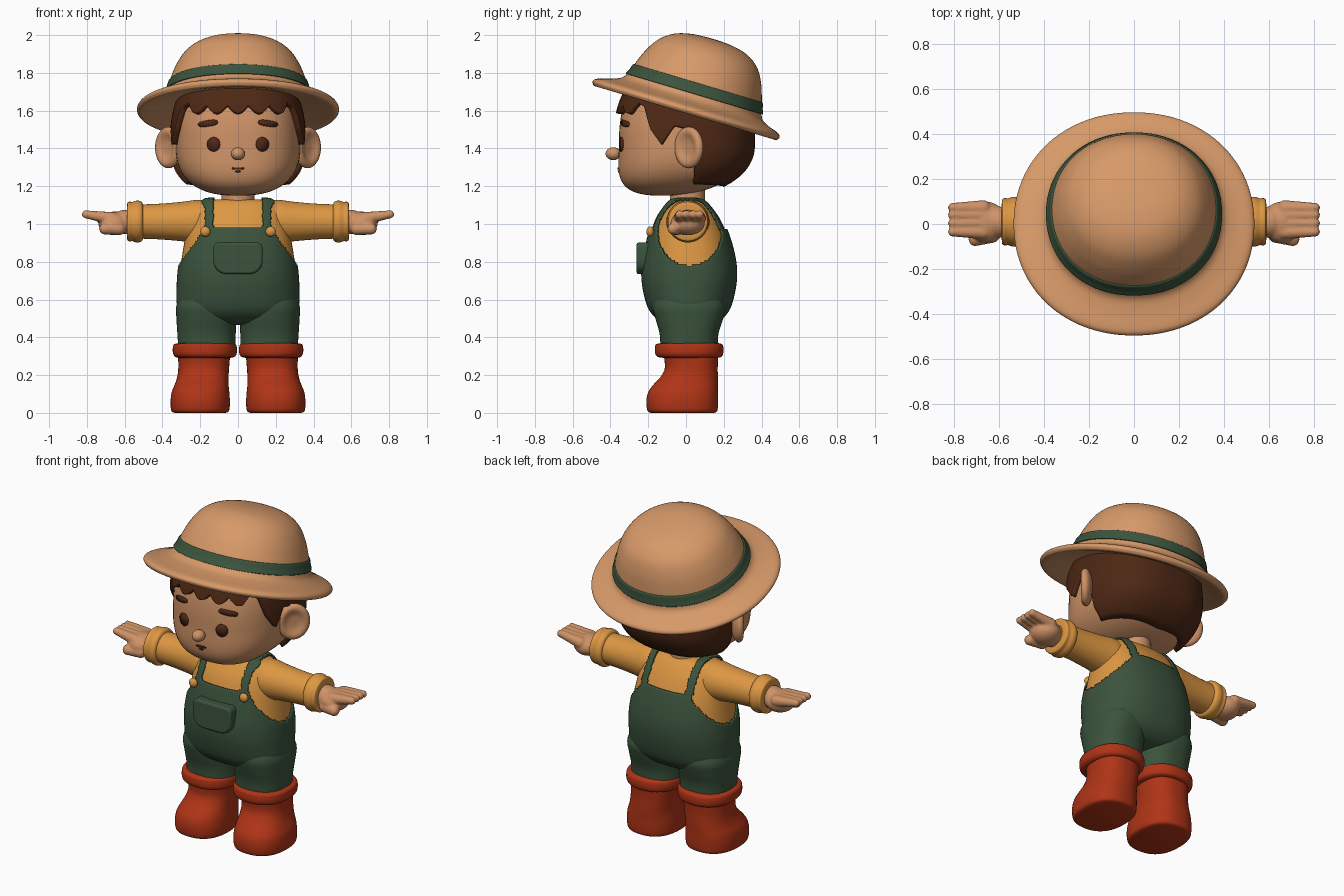
import bpy, bmesh, math
from mathutils import Matrix, Vector

if "Cube" in bpy.data.objects:
    bpy.data.objects.remove(bpy.data.objects["Cube"])

def material(name, rgb):
    m = bpy.data.materials.new(name)
    m.diffuse_color = (*rgb, 1)
    m.use_nodes = True
    m.node_tree.nodes["Principled BSDF"].inputs["Base Color"].default_value = m.diffuse_color
    return m

SKIN = material("skin", (0.62, 0.29, 0.135))
STRAW = material("straw", (0.68, 0.32, 0.14))
MUSTARD = material("mustard", (0.72, 0.31, 0.055))
GREEN = material("dark_green", (0.044, 0.088, 0.046))
RED = material("boot_red", (0.43, 0.034, 0.008))
BROWN = material("hair_brown", (0.075, 0.021, 0.007))

def finish(name, bm, mat, mirror=False, angle=50, recalc=True):
    if recalc:
        bmesh.ops.recalc_face_normals(bm, faces=bm.faces)
    me = bpy.data.meshes.new(name)
    bm.to_mesh(me)
    bm.free()
    me.materials.append(mat)
    me.polygons.foreach_set("use_smooth", [True] * len(me.polygons))
    me.set_sharp_from_angle(angle=math.radians(angle))
    ob = bpy.data.objects.new(name, me)
    bpy.context.scene.collection.objects.link(ob)
    if mirror:
        ob.modifiers.new("mirror", 'MIRROR').use_mirror_merge = False
    return ob

def smooth_rows(rows, k):
    """Catmull-Rom interpolation between cross-section rows."""
    out = []
    for i in range(len(rows) - 1):
        p0, p1, p2, p3 = (rows[max(0, min(len(rows) - 1, i + d))] for d in (-1, 0, 1, 2))
        for s in range(k):
            t = s / k
            out.append([0.5 * (2*b + (c-a)*t + (2*a-5*b+4*c-d)*t*t + (3*b-a-3*c+d)*t**3)
                        for a, b, c, d in zip(p0, p1, p2, p3)])
    return out + [list(rows[-1])]

def loft(rows, p=2.0, n=64, k=4, caps=True):
    """Stack superellipse sections given as (z, x0, x1, y0, y1)."""
    bm = bmesh.new()
    rings = []
    for z, x0, x1, y0, y1 in smooth_rows(rows, k):
        ring = []
        for i in range(n):
            c, s = math.cos(math.tau*i/n), math.sin(math.tau*i/n)
            r = (abs(c)**p + abs(s)**p) ** (-1/p)
            ring.append(bm.verts.new(((x0+x1)/2 + (x1-x0)/2*r*c, (y0+y1)/2 + (y1-y0)/2*r*s, z)))
        rings.append(ring)
    for a, b in zip(rings, rings[1:]):
        for i in range(n):
            bm.faces.new((a[i], a[(i+1) % n], b[(i+1) % n], b[i]))
    if caps:
        bm.faces.new(rings[0][::-1])
        bm.faces.new(rings[-1])
    return bm

def ball(bm, centre, radii, rot=Matrix(), seg=24):
    mat = Matrix.Translation(centre) @ rot @ Matrix.Diagonal((*radii, 1))
    return bmesh.ops.create_uvsphere(bm, u_segments=seg, v_segments=seg//2, radius=1, matrix=mat)['verts']

# ---- boots with a thick rolled rim
boot = [(0, .065, .335, -.185, .15), (.012, .047, .353, -.204, .166), (.06, .043, .357, -.21, .17),
        (.11, .046, .351, -.2, .17), (.15, .05, .335, -.172, .17), (.19, .05, .322, -.135, .169),
        (.24, .047, .316, -.112, .168), (.32, .04, .318, -.12, .172)]
finish("boots", loft(boot, 2.4), RED, True)
rim = [(.29, .05, .31, -.11, .16), (.297, .018, .332, -.15, .187), (.315, .007, .344, -.163, .197),
       (.345, .006, .345, -.164, .198), (.364, .014, .337, -.157, .19), (.371, .05, .3, -.12, .16)]
finish("boot_rims", loft(rim, 2.3), RED, True)

# ---- trouser legs
leg = [(.34, .012, .316, -.135, .168), (.42, .012, .321, -.14, .172), (.5, .008, .326, -.162, .197),
       (.57, .004, .326, -.175, .21), (.65, .03, .29, -.15, .17)]
finish("trouser_legs", loft(leg, 2.4), GREEN, True)

# ---- torso: shirt underneath, overalls as a thick shell with openings
torso = [(z, -x, x, a, b) for z, x, a, b in (
    (.478, .12, -.06, .1), (.495, .24, -.125, .165), (.55, .305, -.185, .22), (.65, .313, -.216, .25),
    (.75, .308, -.225, .259), (.85, .293, -.211, .245), (.95, .276, -.188, .215),
    (1.03, .258, -.16, .178), (1.085, .24, -.125, .14), (1.115, .21, -.1, .112),
    (1.128, .15, -.075, .085), (1.132, .05, -.03, .04))]
finish("shirt_body", loft(torso, 2.3), MUSTARD)
bm = loft(torso, 2.3, n=200, k=9)

def opening(c):
    x, y, z = abs(c.x), c.y, c.z
    neck = x < .13 and z > (.98 if y < 0.02 else .97)
    arm = x > .17 and ((y-.02)/.165)**2 + ((z-.955)/.178)**2 < 1
    return neck or arm or (x > .222 and z > .97)

bmesh.ops.delete(bm, geom=[f for f in bm.faces if opening(f.calc_center_median())], context='FACES')
ob = finish("overalls", bm, GREEN, recalc=False)
mod = ob.modifiers.new("thickness", 'SOLIDIFY')
mod.thickness, mod.offset = .012, 1

# ---- bib pocket
bm = bmesh.new()
outline = []
for cx, cz, r, a0 in ((.1, .872, .03, 0), (-.1, .872, .03, 90), (-.06, .805, .07, 180), (.06, .805, .07, 270)):
    for i in range(8):
        a = math.radians(a0 + 90*i/7)
        outline.append(bm.verts.new((cx + r*math.cos(a), -.262, cz + r*math.sin(a))))
face = bm.faces.new(outline)
ext = bmesh.ops.extrude_face_region(bm, geom=[face])
bmesh.ops.translate(bm, vec=(0, .07, 0), verts=[v for v in ext['geom'] if isinstance(v, bmesh.types.BMVert)])
ob = finish("bib_pocket", bm, GREEN)
mod = ob.modifiers.new("bevel", 'BEVEL')
mod.width, mod.segments = .012, 3

# ---- strap buttons
bm = bmesh.new()
ball(bm, (.173, -.19, .96), (.027, .02, .027))
finish("strap_buttons", bm, MUSTARD, True)

# ---- sleeves and cuffs, lofted upright then turned along x
def along_x(name, profile, mat):
    b = loft([(x, -r, r, -r, r) for x, r in profile], n=40)
    bmesh.ops.transform(b, matrix=Matrix.Translation((0, .01, 1.013)) @ Matrix.Rotation(math.pi/2, 4, 'Y'), verts=b.verts)
    finish(name, b, mat, True)

along_x("sleeves", [(.15, .11), (.22, .114), (.3, .104), (.42, .094), (.54, .09)], MUSTARD)
along_x("cuffs", [(.5, .07), (.503, .09), (.512, .106), (.535, .111), (.56, .104),
                  (.575, .105), (.586, .097), (.588, .06)], MUSTARD)

# ---- hands: blended palm, fingers and thumb
bm = bmesh.new()
ball(bm, (.655, .008, 1.003), (.085, .092, .063))
ball(bm, (.6, .008, 1.01), (.07, .07, .065))
for y in (-.035, .003, .04, .073):
    for i in range(9):
        t = i / 8
        ball(bm, (.67 + .135*t, y, 1.03 + .021*t), [.034 - .012*t]*3, seg=16)
for i in range(5):
    ball(bm, (.63 + .075*i/4, -.05 - .018*i/4, .975), [.035 - .004*i/4]*3, seg=16)
ob = finish("hands", bm, SKIN)
mod = ob.modifiers.new("blend", 'REMESH')
mod.mode, mod.voxel_size, mod.use_smooth_shade = 'VOXEL', .007, True
mod = ob.modifiers.new("soften", 'SMOOTH')
mod.iterations = 4
ob.modifiers.new("mirror", 'MIRROR').use_mirror_merge = False

# ---- neck
finish("neck", loft([(1.09, -.09, .09, -.085, .1), (1.22, -.085, .085, -.085, .1)]), SKIN)

# ---- head: rounded box with the jaw pushed forward
P, CY, CZ, A, B, LOW, UP = 2.5, -.01, 1.42, .33, .345, .27, .42

def section(z, g=0.0):
    d = (z - CZ) / ((UP if z > CZ else LOW) + g)
    skew = .11 * min(1, max(0, -d))**2
    return max(0, 1 - abs(d)**P)**(1/P), CY - skew

def face_y(x, z):
    s, cy = section(z)
    return cy - B * max(0, s**P - abs(x/A)**P)**(1/P)

rows = []
for i in range(1, 48):
    u = -math.pi/2 + math.pi*i/48
    z = CZ + (UP if u > 0 else LOW) * math.sin(u) / (abs(math.cos(u))**P + abs(math.sin(u))**P)**(1/P)
    s, cy = section(z)
    rows.append((z, -A*s, A*s, cy - B*s, cy + B*s))
finish("head", loft(rows, P, k=1), SKIN)

# ---- hair: shell over the head with a hairline that varies around it
LINE = [(42, 1.6), (48, 1.645), (56, 1.62), (63, 1.5), (72, 1.42), (82, 1.52), (95, 1.5),
        (103, 1.28), (111, 1.21), (181, 1.195)]

def hairline(a):
    deg = abs(math.degrees(a))
    if deg < 42:
        return 1.632 - .045*abs(math.cos(9.4*a))
    for (d0, z0), (d1, z1) in zip(LINE, LINE[1:]):
        if deg <= d1:
            return z0 + (z1 - z0)*(deg - d0)/(d1 - d0)

bm = bmesh.new()
N, M, G = 240, 24, .03
cols = []
for i in range(N):
    a = -math.pi + math.tau*i/N
    r = (abs(math.sin(a))**P + abs(math.cos(a))**P)**(-1/P)
    col = []
    for j in range(M + 1):
        z = hairline(a) + (1.76 - hairline(a))*j/M
        s, cy = section(z, G*.6)
        col.append(bm.verts.new(((A+G)*s*r*math.sin(a), cy - (B+G)*s*r*math.cos(a), z)))
    cols.append(col)
for i in range(N):
    c, d = cols[i], cols[(i+1) % N]
    for j in range(M):
        bm.faces.new((c[j], d[j], d[j+1], c[j+1]))
ob = finish("hair", bm, BROWN, recalc=False)
mod = ob.modifiers.new("thickness", 'SOLIDIFY')
mod.thickness, mod.offset = .045, -1

# ---- ears: angled discs with a hollow
bm = bmesh.new()
verts = ball(bm, (0, 0, 0), (.042, .096, .11), seg=40)
for v in verts:
    if v.co.x > 0:
        q = (v.co.y/.06)**2 + (v.co.z/.072)**2
        v.co.x -= .035*math.exp(-q*q)
bmesh.ops.transform(bm, matrix=Matrix.Translation((.368, .015, 1.405)) @ Matrix.Rotation(math.radians(-42), 4, 'Z'), verts=verts)
finish("ears", bm, SKIN, True)

# ---- nose
bm = bmesh.new()
ball(bm, (0, -.385, 1.372), (.037, .041, .034))
finish("nose", bm, SKIN)

# ---- painted face details as thin plates
def plate(name, x, z, hx, hz, tilt=0.0, p=2.0, mirror=True):
    b = bmesh.new()
    pts = [(0, 0)]
    for i in range(28):
        c, s = math.cos(math.tau*i/28), math.sin(math.tau*i/28)
        r = (abs(c)**p + abs(s)**p)**(-1/p)
        pts.append((hx*r*c, hz*r*s))
    ct, st = math.cos(tilt), math.sin(tilt)
    vs = []
    for u, w in pts:
        px, pz = x + u*ct - w*st, z + u*st + w*ct
        vs.append(b.verts.new((px, face_y(px, pz) - .005, pz)))
    for i in range(28):
        b.faces.new((vs[0], vs[1+i], vs[1+(i+1) % 28]))
    o = finish(name, b, BROWN, mirror, recalc=False)
    m = o.modifiers.new("thickness", 'SOLIDIFY')
    m.thickness, m.offset = .008, -1

plate("eyes", .13, 1.422, .035, .038)
plate("eyebrows", .16, 1.533, .052, .016, -.15, 3)
plate("mouth", 0, 1.294, .033, .006, 0, 3, False)
plate("lower_lip", 0, 1.278, .015, .005, 0, 2, False)

# ---- hat: brim and crown in one profile, tilted back, with a ribbon
TILT = Matrix.Translation((0, 0, 1.605)) @ Matrix.Rotation(math.radians(-16.6), 4, 'X')

def hat_part(name, profile, mat, caps):
    rows = [(h, -r*1.035, r*1.035, c - r, c + r) for r, h, c in profile]
    b = loft(rows, 2.1, n=96, k=5, caps=caps)
    bmesh.ops.transform(b, matrix=TILT, verts=b.verts)
    finish(name, b, mat)

hat_part("hat", [(.3, .03, .01), (.4, .005, .01), (.49, -.018, 0), (.513, -.008, 0), (.515, .008, 0),
                 (.495, .024, 0), (.43, .045, .005), (.385, .07, .015), (.362, .12, .02), (.343, .18, .022),
                 (.315, .25, .025), (.27, .32, .028), (.2, .37, .03), (.11, .394, .03), (.02, .4, .03)], STRAW, True)
hat_part("hat_ribbon", [(.37, .092, .018), (.378, .095, .018), (.368, .12, .02), (.358, .15, .021),
                        (.346, .152, .021)], GREEN, False)
